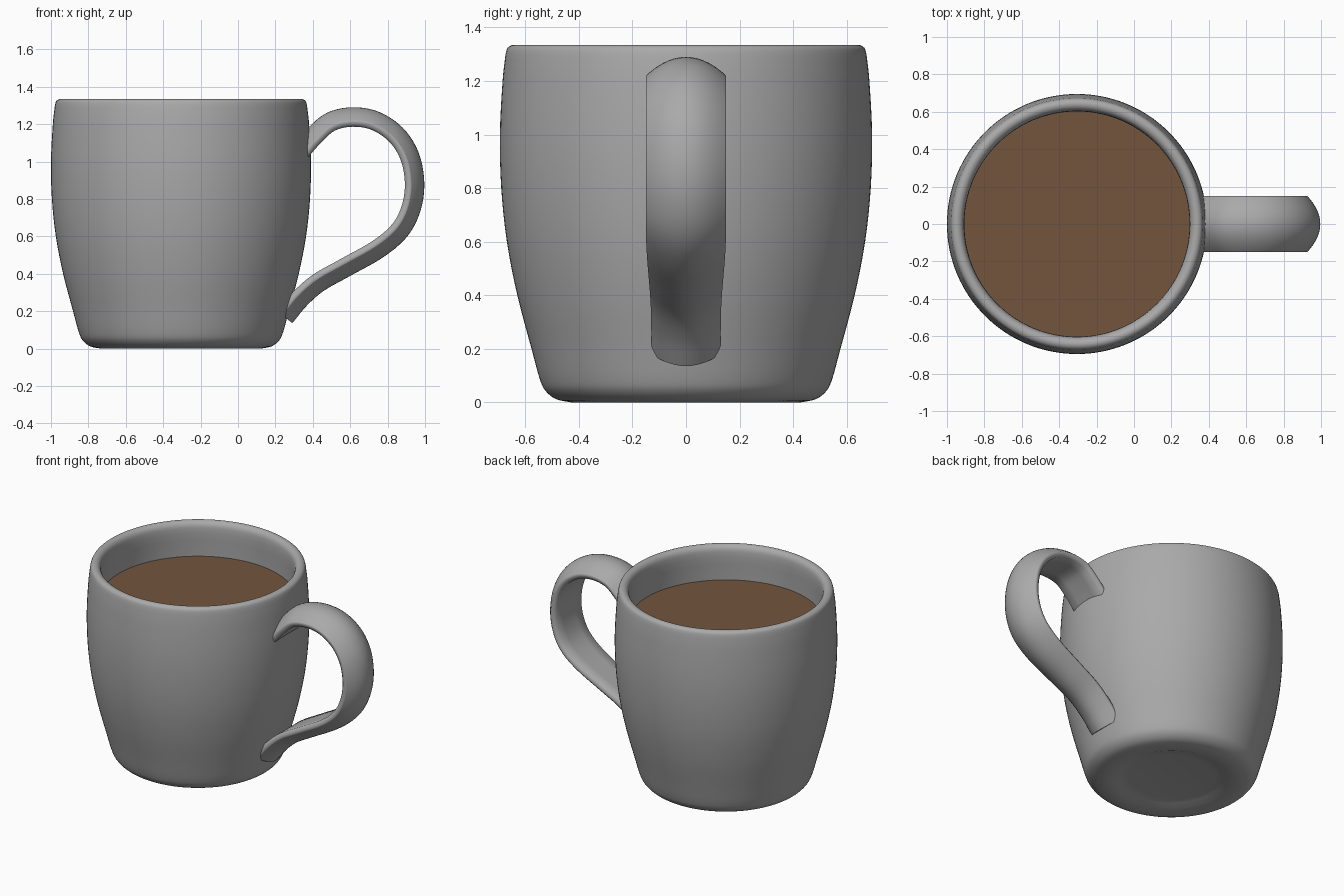
import bpy, bmesh, math
from mathutils import Vector

if "Cube" in bpy.data.objects:
    bpy.data.objects.remove(bpy.data.objects["Cube"])

CX = -0.305   # axis of the cup


def material(name, rgb):
    m = bpy.data.materials.new(name)
    m.diffuse_color = (*rgb, 1)
    m.use_nodes = True
    m.node_tree.nodes["Principled BSDF"].inputs["Base Color"].default_value = m.diffuse_color
    return m


def smooth_path(pts, steps):
    """Catmull-Rom curve through the points (any dimension)."""
    p = [Vector(q) for q in pts]
    p = [2 * p[0] - p[1]] + p + [2 * p[-1] - p[-2]]
    out = []
    for i in range(1, len(p) - 2):
        a, b, c, d = p[i - 1:i + 3]
        for s in range(steps):
            t = s / steps
            out.append(0.5 * (2 * b + (c - a) * t + (2 * a - 5 * b + 4 * c - d) * t * t
                              + (3 * b - a - 3 * c + d) * t ** 3))
    return out + [p[-2]]


def finish(bm, name, mat, angle):
    bmesh.ops.remove_doubles(bm, verts=bm.verts, dist=1e-5)
    bmesh.ops.recalc_face_normals(bm, faces=bm.faces)
    me = bpy.data.meshes.new(name)
    bm.to_mesh(me)
    bm.free()
    ob = bpy.data.objects.new(name, me)
    bpy.context.collection.objects.link(ob)
    me.materials.append(mat)
    bpy.ops.object.select_all(action='DESELECT')
    ob.select_set(True)
    bpy.context.view_layer.objects.active = ob
    bpy.ops.object.shade_smooth_by_angle(angle=math.radians(angle))
    return ob


def lathe(name, profile, mat, angle=50, n=128):
    bm = bmesh.new()
    vs = [bm.verts.new((CX + r, 0, z)) for r, z in profile]
    es = [bm.edges.new(pair) for pair in zip(vs, vs[1:])]
    bmesh.ops.spin(bm, geom=vs + es, cent=(CX, 0, 0), axis=(0, 0, 1),
                   angle=2 * math.pi, steps=n, use_merge=True)
    return finish(bm, name, mat, angle)


grey = material("grey ceramic", (0.4, 0.4, 0.4))
brown = material("coffee brown", (0.17, 0.09, 0.046))

# Cup: recessed foot, bulging wall, rounded rim, hollow inside
foot = [(0, .025), (.27, .025), (.32, .018), (.36, .003), (.43, 0)]
wall = smooth_path([(.43, 0), (.485, .012), (.525, .043), (.547, .09), (.577, .2), (.63, .4),
                    (.669, .6), (.69, .8), (.695, 1.0), (.685, 1.2), (.674, 1.3)], 4)
rim = smooth_path([(.674, 1.3), (.666, 1.324), (.645, 1.335), (.622, 1.328), (.607, 1.305),
                   (.602, 1.26)], 3)
inside = smooth_path([(.602, 1.26), (.606, 1.1), (.602, .9), (.56, .5), (.48, .2), (.4, .12)], 3)
lathe("cup", foot + [tuple(p) for p in wall[1:] + rim[1:] + inside[1:]] + [(0, .1)], grey)

# Coffee surface
lathe("coffee", [(0, 1.07), (.608, 1.07), (.608, 1.1), (0, 1.1)], brown, 30)

# Handle: D-shaped section (flat inside, domed outside) swept along a loop; x, z, half width
path = smooth_path([(.33, 1.05, .15), (.405, 1.135, .15), (.495, 1.212, .15), (.612, 1.238, .15),
                    (.735, 1.217, .15), (.845, 1.143, .15), (.917, 1.03, .15), (.944, .89, .15),
                    (.927, .755, .15), (.867, .635, .15), (.75, .533, .146), (.573, .433, .138),
                    (.43, .352, .132), (.33, .265, .13), (.25, .168, .128)], 5)
section = [(-.97, -.04), (-.9, -.052), (-.45, -.052), (0, -.052), (.45, -.052), (.9, -.052),
           (.97, -.04), (1, -.03)]
section += [(math.cos(a), -.018 + .07 * (1 - math.cos(a) ** 2))
            for a in (math.pi * k / 20 for k in range(21))] + [(-1, -.03)]
bm = bmesh.new()
rings = []
for i, p in enumerate(path):
    t = path[min(i + 1, len(path) - 1)] - path[max(i - 1, 0)]
    t = Vector((t.x, t.y)).normalized()
    rings.append([bm.verts.new((p.x - t.y * h, w * p.z, p.y + t.x * h)) for w, h in section])
k = len(section)
for a, b in zip(rings, rings[1:]):
    for j in range(k):
        bm.faces.new((a[j], a[(j + 1) % k], b[(j + 1) % k], b[j]))
bm.faces.new(rings[0])
bm.faces.new(rings[-1])
finish(bm, "handle", grey, 60)
